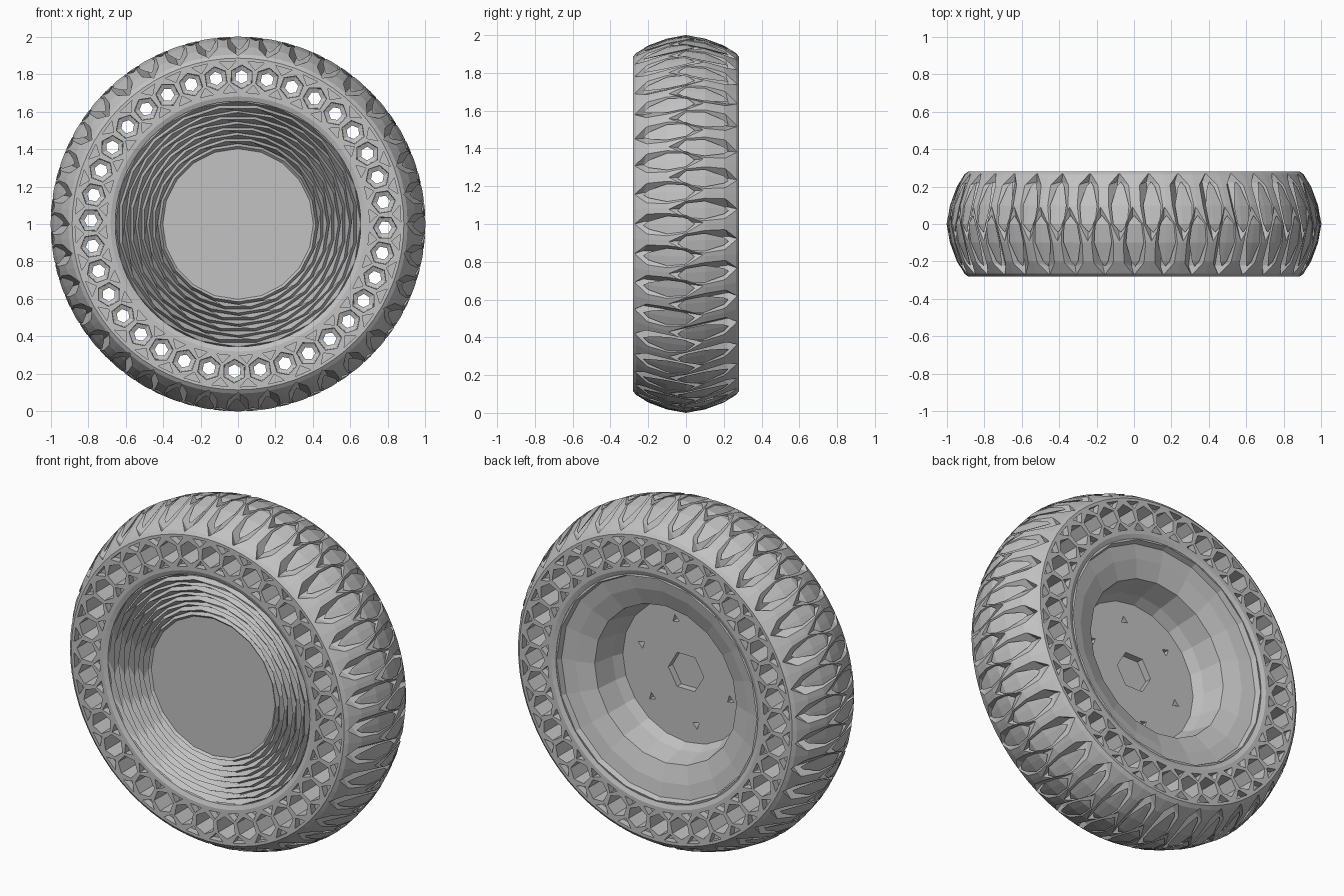
import bpy, bmesh, math
from mathutils import Vector

if "Cube" in bpy.data.objects:
    bpy.data.objects.remove(bpy.data.objects["Cube"])

grey = bpy.data.materials.new("plain grey")
grey.use_nodes = True
colour = (0.54, 0.54, 0.54, 1)
grey.diffuse_color = colour
grey.node_tree.nodes["Principled BSDF"].inputs["Base Color"].default_value = colour


def polar(r, deg, y):
    a = math.radians(deg)
    return Vector((r * math.cos(a), y, 1 + r * math.sin(a)))


def finish(bm, name):
    bmesh.ops.recalc_face_normals(bm, faces=bm.faces)
    mesh = bpy.data.meshes.new(name)
    bm.to_mesh(mesh)
    bm.free()
    ob = bpy.data.objects.new(name, mesh)
    mesh.materials.append(grey)
    bpy.context.collection.objects.link(ob)
    return ob


def loft(bm, loops, closed=False):
    """Bridge equal loops of points, with end caps or joined end to end."""
    rings = [[bm.verts.new(p) for p in loop] for loop in loops]
    n = len(rings[0])
    pairs = list(zip(rings, rings[1:]))
    if closed:
        pairs.append((rings[-1], rings[0]))
    else:
        bm.faces.new(rings[0])
        bm.faces.new(rings[-1])
    for a, b in pairs:
        for i in range(n):
            j = (i + 1) % n
            bm.faces.new((a[i], a[j], b[j], b[i]))


def ring(r, y, n, twist=0):
    return [polar(r, 360 * (i + twist) / n, y) for i in range(n)]


def local_shape(r, deg, y, points):
    """Flat outline of (tangential, radial) points centred at a wheel angle."""
    a = math.radians(deg)
    out, side = Vector((math.cos(a), 0, math.sin(a))), Vector((-math.sin(a), 0, math.cos(a)))
    return [polar(r, deg, y) + side * t + out * u for t, u in points]


def polygon(n, r):
    return [(r * math.sin(2 * math.pi * i / n), r * math.cos(2 * math.pi * i / n)) for i in range(n)]


def cut(ob, bm):
    cutter = finish(bm, "cutter")
    cutter.hide_render = True
    mod = ob.modifiers.new("cut", "BOOLEAN")
    mod.object, mod.solver, mod.use_self = cutter, "EXACT", True
    bpy.context.view_layer.objects.active = ob
    bpy.ops.object.modifier_apply(modifier=mod.name)
    bpy.data.objects.remove(cutter)


# Tyre body, a closed ring with a rounded crown
half = [(0.655, 0.27), (0.68, 0.28), (0.885, 0.28), (0.905, 0.265), (0.945, 0.2), (0.982, 0.1)]
profile = [(r, -y) for r, y in half] + [(1.0, 0)] + [(r, y) for r, y in reversed(half)]
bm = bmesh.new()
loft(bm, [ring(r, y, 72) for r, y in profile], closed=True)
tyre = finish(bm, "tyre")

# Spear-shaped tread grooves, interleaved from both sides
bm = bmesh.new()
for k in range(36):
    for s in (-1, 1):
        a = 10 * k + (5 if s > 0 else 0)
        apex = polar(0.885, a + 0.8, s * 0.225)
        rim = [polar(0.9, a, s * 0.272), polar(0.94, a + 3.2, s * 0.21),
               polar(0.986, a - 0.5 * s, -s * 0.1), polar(0.94, a - 3.2, s * 0.21)]
        tip = bm.verts.new(apex)
        top = [bm.verts.new(apex + (p - apex) * 1.7) for p in rim]
        for i in range(4):
            bm.faces.new((tip, top[i], top[(i + 1) % 4]))
        bm.faces.new((top[0], top[1], top[2]))
        bm.faces.new((top[0], top[2], top[3]))
cut(tyre, bm)

# Hexagonal sidewall holes with a pierced web inside, and triangular pockets between
bm = bmesh.new()
for k in range(36):
    a = 10 * k + 8.6
    loft(bm, [local_shape(0.785, a, y, polygon(6, r))
              for y, r in ((-0.3, 0.064), (-0.06, 0.06), (-0.05, 0.036),
                           (0.05, 0.036), (0.06, 0.06), (0.3, 0.064))])
    for s in (-1, 1):
        for r, w, h in ((0.825, 0.044, 0.043), (0.745, 0.036, -0.043)):
            loft(bm, [local_shape(r, a + 5, s * y, ((0, 0), (w, h), (-w, h))) for y in (0.24, 0.3)])
cut(tyre, bm)

# Rim: ridged front, flat centre disc, open bowl with a sloping ledge at the back
sides, ridges = 20, 9
loops = [ring(0.402, -0.23, sides)]
for i in range(ridges):
    r = 0.415 + 0.24 * i / (ridges - 1)
    y = -0.225 - 0.025 * i / (ridges - 1)
    twist = 0.5 * (i % 2)
    loops += [ring(r, y - 0.018, sides, twist), ring(r + 0.014, y + 0.012, sides, twist)]
loops += [ring(r, y, sides) for r, y in (
    (0.675, -0.26), (0.675, 0.265), (0.65, 0.272), (0.64, 0.24), (0.56, 0.225),
    (0.46, 0.19), (0.435, 0.06), (0.41, 0.0))]
bm = bmesh.new()
loft(bm, loops)
rim = finish(bm, "rim")

# Hexagonal hub socket and six small bolt pockets in the bowl floor
bm = bmesh.new()
loft(bm, [local_shape(0, 0, y, polygon(6, 0.115)) for y in (-0.04, 0.05)])
for k in range(6):
    loft(bm, [local_shape(0.3, 60 * k + 17, y, polygon(3, 0.025)) for y in (-0.04, 0.05)])
cut(rim, bm)
